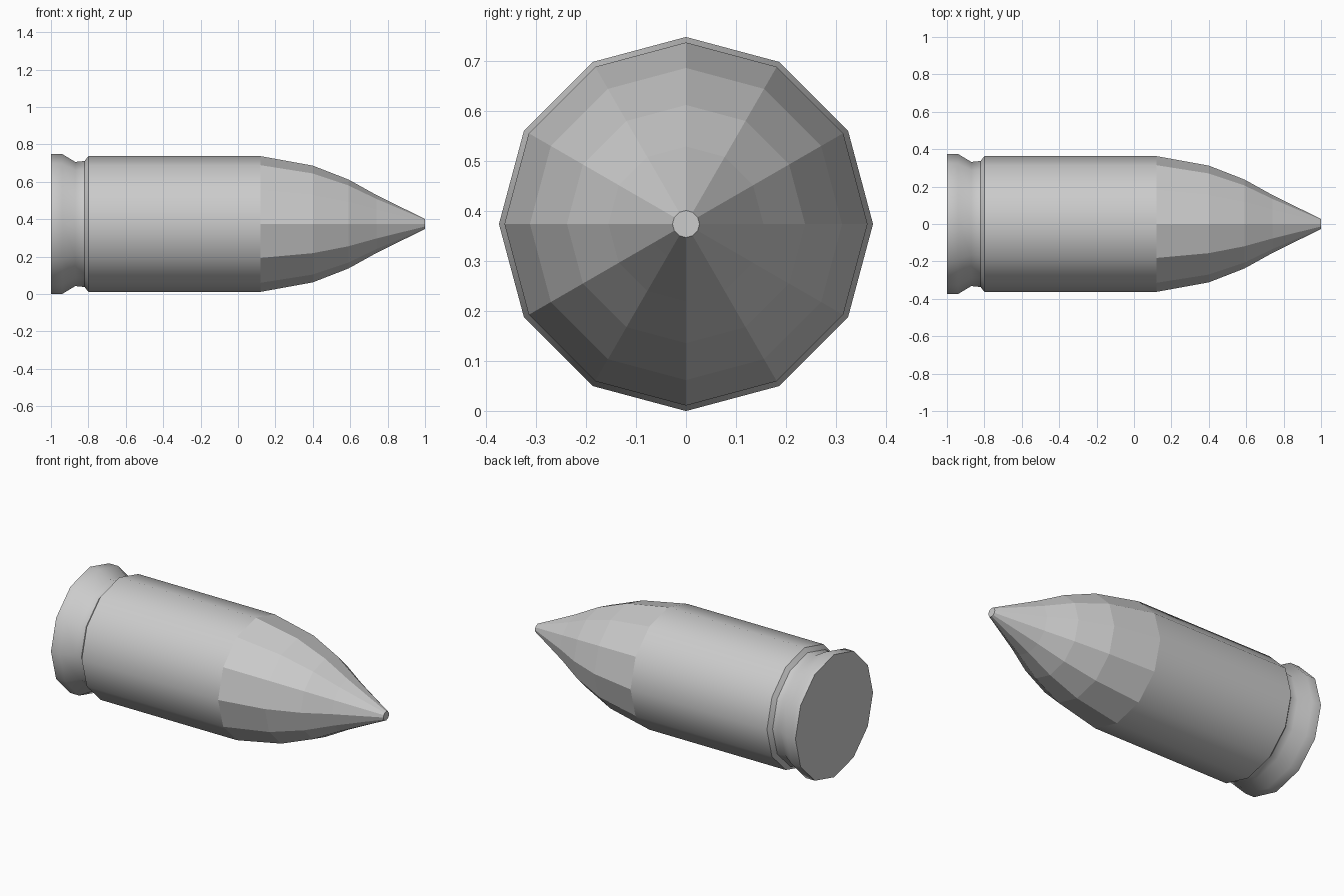
import bpy, bmesh, math

if "Cube" in bpy.data.objects:
    bpy.data.objects.remove(bpy.data.objects["Cube"])

SIDES = 12
AXIS_Z = 0.374


def lathe(name, profile, cap_start=False, cap_end=False):
    """Turn (x, radius) points around the long x axis."""
    bm = bmesh.new()
    rings = []
    for x, r in profile:
        angles = [2 * math.pi * i / SIDES for i in range(SIDES)]
        rings.append([bm.verts.new((x, r * math.cos(a), AXIS_Z + r * math.sin(a)))
                      for a in angles])
    for a, b in zip(rings, rings[1:]):
        for i in range(SIDES):
            j = (i + 1) % SIDES
            bm.faces.new((a[i], b[i], b[j], a[j]))
    if cap_start:
        bm.faces.new(rings[0])
    if cap_end:
        bm.faces.new(rings[-1])
    bmesh.ops.recalc_face_normals(bm, faces=bm.faces)
    # An open shell must still face away from the axis
    side = bm.faces[:][0]
    c = side.calc_center_median()
    if side.normal.y * c.y + side.normal.z * (c.z - AXIS_Z) < 0:
        bmesh.ops.reverse_faces(bm, faces=bm.faces)
    mesh = bpy.data.meshes.new(name)
    bm.to_mesh(mesh)
    bm.free()
    obj = bpy.data.objects.new(name, mesh)
    bpy.context.collection.objects.link(obj)
    return obj


# Smooth casing with rim and extraction groove
casing = lathe("casing", [(-1.0, 0.374), (-0.94, 0.374), (-0.87, 0.332),
                          (-0.82, 0.337), (-0.80, 0.363), (0.12, 0.363)],
               cap_start=True)
bpy.context.view_layer.objects.active = casing
casing.select_set(True)
bpy.ops.object.shade_smooth_by_angle(angle=math.radians(40))

# Faceted pointed tip with a small flat end
lathe("pointed_tip", [(0.12, 0.363), (0.40, 0.312), (0.59, 0.238),
                      (0.74, 0.155), (0.90, 0.076), (1.0, 0.027)],
      cap_end=True)
